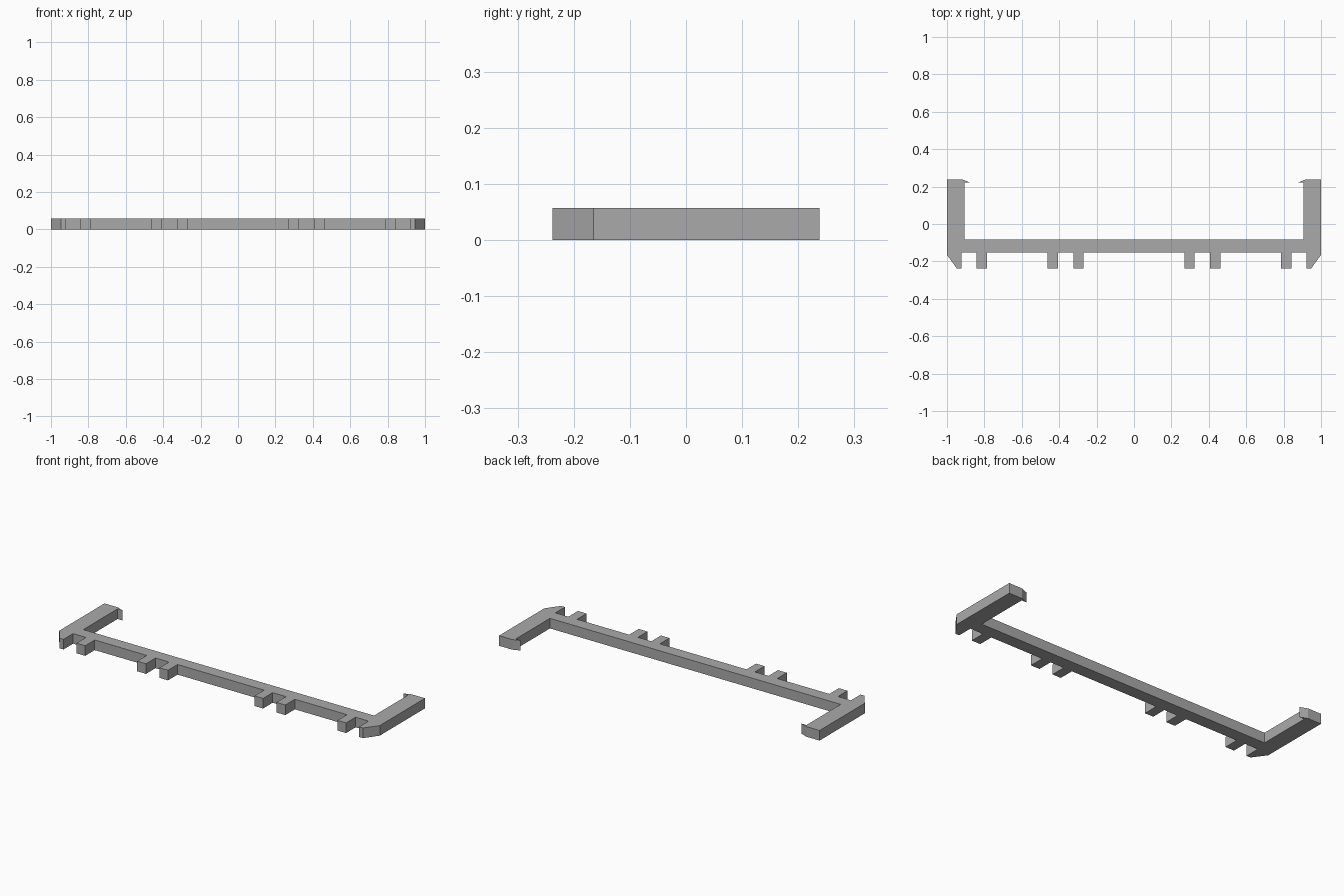
import bpy
import bmesh

cube = bpy.data.objects.get("Cube")
if cube:
    bpy.data.objects.remove(cube, do_unlink=True)

HEIGHT = 0.057
BAR_FRONT, BAR_BACK = -0.153, -0.083
FRONT, BACK = -0.238, 0.238
ARM_INNER = 0.907

grey = bpy.data.materials.new("plain grey")
grey.use_nodes = True
grey.diffuse_color = (0.4, 0.4, 0.4, 1)
grey.node_tree.nodes["Principled BSDF"].inputs["Base Color"].default_value = (0.4, 0.4, 0.4, 1)

# Half outline, from the front centre round to the back centre
half = []
for x0, x1 in ((0.27, 0.323), (0.407, 0.462), (0.787, 0.841)):
    # Front peg
    half += [(x0, BAR_FRONT), (x0, FRONT), (x1, FRONT), (x1, BAR_FRONT)]
# Chamfered corner foot
half += [(0.922, BAR_FRONT), (0.922, FRONT), (0.947, FRONT), (1, -0.165)]
# Side arm with inward hook
half += [(1, BACK), (0.917, BACK), (0.877, 0.222), (ARM_INNER, 0.222)]
# Inner corner
half += [(ARM_INNER, BAR_BACK)]

outline = half + [(-x, y) for x, y in reversed(half)]

# Extrude the outline into one solid bracket
bm = bmesh.new()
base = bm.faces.new([bm.verts.new((x, y, 0)) for x, y in outline])
result = bmesh.ops.extrude_face_region(bm, geom=[base], use_keep_orig=True)
top = [v for v in result["geom"] if isinstance(v, bmesh.types.BMVert)]
bmesh.ops.translate(bm, verts=top, vec=(0, 0, HEIGHT))
bmesh.ops.recalc_face_normals(bm, faces=bm.faces)

mesh = bpy.data.meshes.new("bracket_frame")
bm.to_mesh(mesh)
bm.free()
mesh.materials.append(grey)
frame = bpy.data.objects.new("bracket_frame", mesh)
bpy.context.collection.objects.link(frame)
